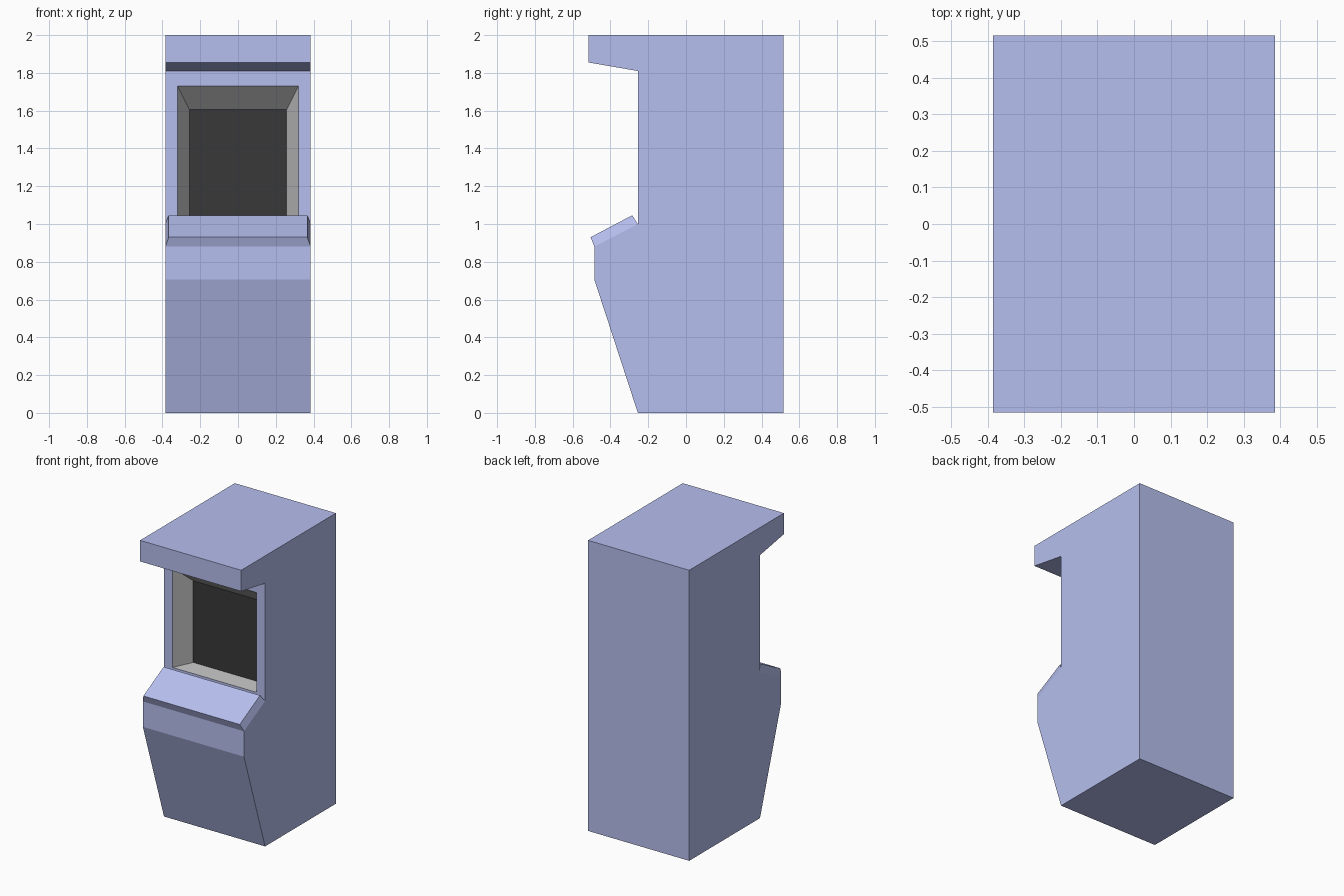
import bpy

if "Cube" in bpy.data.objects:
    bpy.data.objects.remove(bpy.data.objects["Cube"])

W = 0.385          # half width of the cabinet
FRONT = -0.255     # y of the screen wall


def material(name, rgb):
    mat = bpy.data.materials.new(name)
    mat.diffuse_color = (*rgb, 1)
    mat.use_nodes = True
    mat.node_tree.nodes["Principled BSDF"].inputs["Base Color"].default_value = mat.diffuse_color
    return mat


def add_mesh(name, verts, faces, mat=None):
    mesh = bpy.data.meshes.new(name)
    mesh.from_pydata(verts, [], faces)
    obj = bpy.data.objects.new(name, mesh)
    bpy.context.collection.objects.link(obj)
    if mat:
        mesh.materials.append(mat)
    return obj


def rect(half_x, low, high):
    """Rectangle seen from the front; low and high are (y, z) edges."""
    return [(-half_x, *low), (half_x, *low), (half_x, *high), (-half_x, *high)]


def loft(name, outer, inner, mat=None, cap=False):
    """Four sloping strips between two rectangles, optionally closed."""
    faces = [(i, (i + 1) % 4, (i + 1) % 4 + 4, i + 4) for i in range(4)]
    if cap:
        faces.append((4, 5, 6, 7))
    return add_mesh(name, outer + inner, faces, mat)


def extrude_profile(name, profile, open_edges, mat):
    """Side profile stretched across the width, leaving some edges open."""
    n = len(profile)
    verts = [(x, y, z) for x in (W, -W) for y, z in profile]
    faces = [tuple(range(n)), tuple(reversed(range(n, 2 * n)))]
    for i in range(n):
        if i not in open_edges:
            j = (i + 1) % n
            faces.append((i, i + n, j + n, j))
    return add_mesh(name, verts, faces, mat)


blue = material("blue_paint", (0.47, 0.52, 0.86))
black = material("screen_black", (0.04, 0.04, 0.04))

# Cabinet shell, open where the screen wall and control panel fit
profile = [(FRONT, 0), (0.515, 0), (0.515, 2), (-0.515, 2), (-0.515, 1.855),
           (FRONT, 1.81), (FRONT, 1.0), (-0.485, 0.88), (-0.485, 0.705)]
extrude_profile("cabinet", profile, (5, 6), blue)

# Raised control panel with tapered edges
loft("control_panel", rect(W, (-0.485, 0.88), (FRONT, 1.0)),
     rect(0.367, (-0.505, 0.93), (-0.285, 1.046)), blue, cap=True)

# Screen wall, sloping bezel and recessed screen
wall = rect(W, (FRONT, 1.0), (FRONT, 1.81))
opening = rect(0.32, (FRONT, 1.043), (FRONT, 1.73))
glass = rect(0.257, (-0.12, 1.043), (-0.12, 1.605))
loft("screen_wall", wall, opening, blue)
loft("bezel", opening, glass)
add_mesh("screen", glass, [(0, 1, 2, 3)], black)
